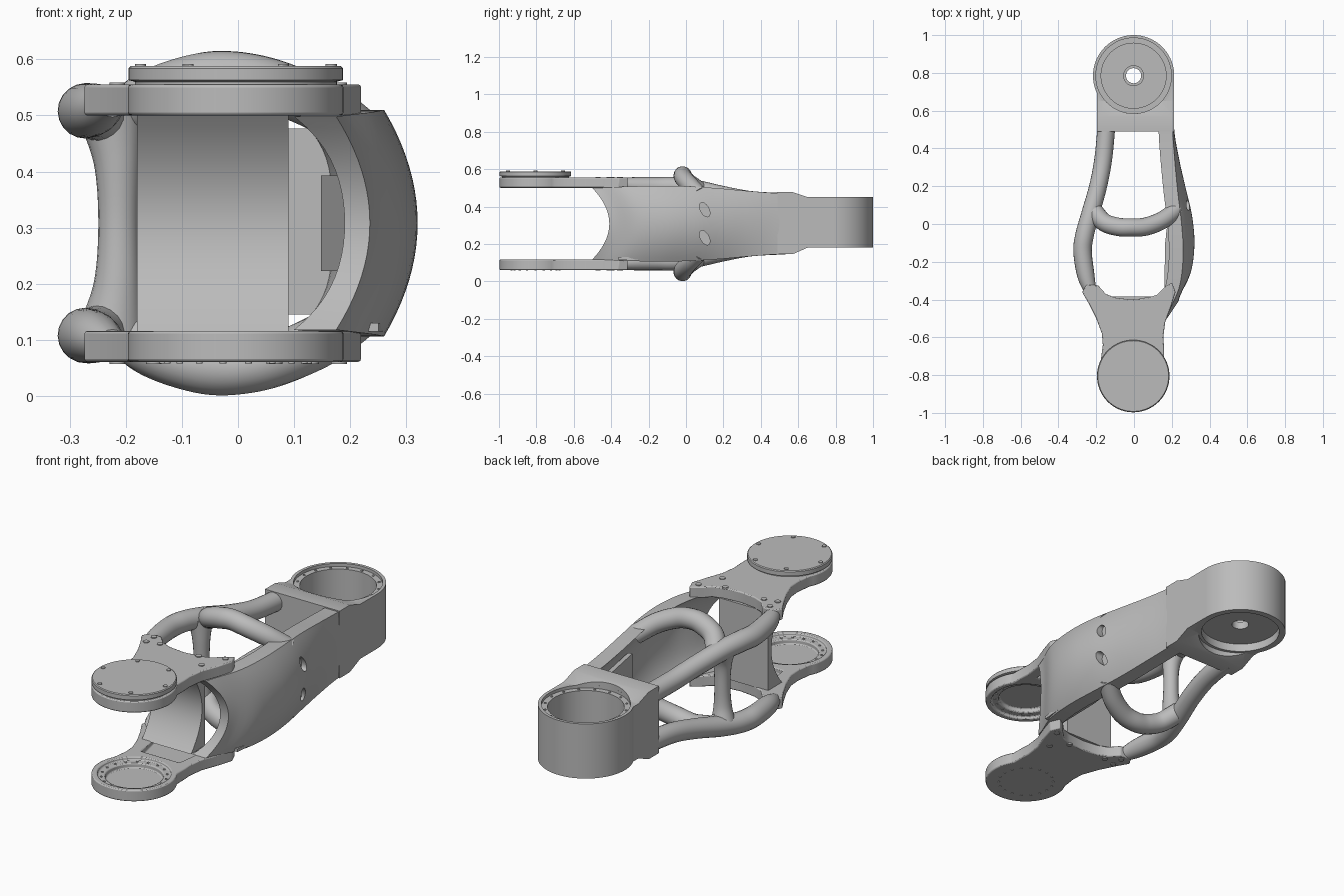
import bpy, bmesh, math
from mathutils import Vector, Matrix

cube = bpy.data.objects.get("Cube")
if cube:
    bpy.data.objects.remove(cube, do_unlink=True)

MID = 0.308          # height of the horizontal symmetry plane
HUB = (-0.004, -0.805)
CUP = (-0.002, 0.785)

metal = bpy.data.materials.new("satin grey")
metal.use_nodes = True
grey = (0.5, 0.5, 0.5, 1)
metal.diffuse_color = grey
metal.node_tree.nodes["Principled BSDF"].inputs["Base Color"].default_value = grey


def flip(z, s):
    return MID + s * (z - MID)


def finish(name, bm, angle=35):
    bmesh.ops.recalc_face_normals(bm, faces=bm.faces)
    me = bpy.data.meshes.new(name)
    bm.to_mesh(me)
    bm.free()
    ob = bpy.data.objects.new(name, me)
    bpy.context.collection.objects.link(ob)
    me.materials.append(metal)
    smooth(ob, angle)
    return ob


def smooth(ob, angle=35):
    bpy.ops.object.select_all(action='DESELECT')
    ob.select_set(True)
    bpy.context.view_layer.objects.active = ob
    bpy.ops.object.shade_smooth_by_angle(angle=math.radians(angle))


def bake(ob):
    dg = bpy.context.evaluated_depsgraph_get()
    me = bpy.data.meshes.new_from_object(ob.evaluated_get(dg))
    ob.modifiers.clear()
    ob.data = me


def cut(ob, cutters):
    for c in cutters:
        m = ob.modifiers.new("cut", 'BOOLEAN')
        m.operation, m.solver, m.object = 'DIFFERENCE', 'EXACT', c
    bpy.context.view_layer.update()
    bake(ob)
    for c in cutters:
        bpy.data.objects.remove(c, do_unlink=True)
    smooth(ob)


def prism(name, pts, a, b, axis='z'):
    """Extrude an outline: (x, y) along z, or (y, z) along x."""
    bm = bmesh.new()
    place = (lambda p: (p[0], p[1], a)) if axis == 'z' else (lambda p: (a, p[0], p[1]))
    face = bm.faces.new([bm.verts.new(place(p)) for p in pts])
    ext = bmesh.ops.extrude_face_region(bm, geom=[face])
    vec = (0, 0, b - a) if axis == 'z' else (b - a, 0, 0)
    bmesh.ops.translate(bm, vec=vec, verts=[v for v in ext['geom'] if isinstance(v, bmesh.types.BMVert)])
    return finish(name, bm)


def circle(c, r, n=64, start=0.0, end=2 * math.pi):
    return [(c[0] + r * math.cos(start + (end - start) * i / n),
             c[1] + r * math.sin(start + (end - start) * i / n)) for i in range(n)]


def lathe(name, c, profile, n=72):
    bm = bmesh.new()
    rings = [[bm.verts.new((x, y, z)) for x, y in circle(c, r, n)] for r, z in profile]
    for k, ring in enumerate(rings):
        nxt = rings[(k + 1) % len(rings)]
        for i in range(n):
            j = (i + 1) % n
            bm.faces.new((ring[i], ring[j], nxt[j], nxt[i]))
    return finish(name, bm)


def spline(pts, t):
    """Catmull-Rom through points of any dimension, t in 0..1."""
    f = t * (len(pts) - 1)
    i = min(int(f), len(pts) - 2)
    u = f - i
    p = [Vector(pts[max(0, min(len(pts) - 1, i + k))]) for k in (-1, 0, 1, 2)]
    return 0.5 * (2 * p[1] + (p[2] - p[0]) * u + (2 * p[0] - 5 * p[1] + 4 * p[2] - p[3]) * u ** 2
                  + (3 * p[1] - p[0] - 3 * p[2] + p[3]) * u ** 3)


def tube(name, pts, steps=40, n=20):
    """Round tube through (x, y, z, radius) points."""
    bm = bmesh.new()
    path = [spline(pts, i / steps) for i in range(steps + 1)]
    rings = []
    for i, p in enumerate(path):
        d = (path[min(i + 1, steps)] - path[max(i - 1, 0)]).xyz.normalized()
        side = d.cross(Vector((0.3, 0.1, 1) if abs(d.z) < 0.8 else (0, 1, 0))).normalized()
        up = side.cross(d)
        rings.append([bm.verts.new(p.xyz + p.w * (side * x + up * y)) for x, y in circle((0, 0), 1, n)])
    for a, b in zip(rings, rings[1:]):
        for i in range(n):
            j = (i + 1) % n
            bm.faces.new((a[i], a[j], b[j], b[i]))
    bm.faces.new(rings[0])
    bm.faces.new(rings[-1])
    return finish(name, bm, 50)


def screws(name, spots, z, r=0.011, h=0.004):
    bm = bmesh.new()
    for x, y in spots:
        bmesh.ops.create_cone(bm, cap_ends=True, segments=12, radius1=r, radius2=r, depth=2 * h,
                              matrix=Matrix.Translation((x, y, z)))
    return finish(name, bm)


# Rear joint housing: open cup with stepped rim, thin floor and centre hole
lathe("rear_cup", CUP, [(.04, .22), (.185, .22), (.185, .18), (.215, .18), (.215, .45), (.2, .45),
                        (.2, .435), (.172, .435), (.172, .25), (.055, .25), (.055, .258), (.04, .258)])
screws("rear_rim_screws", circle(CUP, .186, 16), .435, .006, .003)
block = prism("rear_block", [(.49, .145), (.49, .477), (.57, .477), (.65, .45), (.785, .45), (.785, .18),
                             (.65, .18), (.57, .145)], -.195, .213, 'x')
cut(block, [prism("cutter", circle(CUP, .2), .1, .6)])

# Front fork: two mirrored plates with hollow hubs and pockets on the inner faces
left_edge = [(-.165, -.64), (-.17, -.58), (-.2, -.5), (-.24, -.42), (-.275, -.36), (-.25, -.32), (-.19, -.325)]
rear_edge = [(-.15, -.37), (-.1, -.39), (-.02, -.4), (.07, -.392), (.12, -.375), (.16, -.335)]
right_edge = [(.2, -.31), (.22, -.36), (.195, -.44), (.165, -.52), (.155, -.6), (.158, -.64)]
hub_arc = circle(HUB, .192, 48, math.radians(32), math.radians(-212))
outline = hub_arc + left_edge + rear_edge + right_edge
plate_screws = [(-.215, -.35), (-.215, -.41), (-.15, -.395), (.065, -.4), (.18, -.355), (.13, -.47)]
for side, s in (("upper", 1), ("lower", -1)):
    plate = prism(side + "_fork_plate", outline, flip(.5, s), flip(.555, s))
    pocket = [(-.11, -.6), (.1, -.6), (.12, -.44), (-.14, -.44)]
    cut(plate, [prism("cutter", circle(HUB, .165), flip(.48, s), flip(.515, s)),
                prism("cutter", circle(HUB, .13), flip(.48, s), flip(.538, s)),
                prism("cutter", pocket, flip(.48, s), flip(.525, s))])
    bev = plate.modifiers.new("soft edge", 'BEVEL')
    bev.width, bev.segments, bev.limit_method = .005, 2, 'ANGLE'
    screws(side + "_plate_screws", plate_screws, flip(.555, s), .014)
    screws(side + "_hub_screws", circle(HUB, .148, 18), flip(.515, s), .006, .003)
screws("underside_hub_screws", circle(HUB, .13, 18), flip(.555, -1), .006, .003)

# Round cover on the upper hub
lathe("hub_cover", HUB, [(.0005, .55), (.18, .55), (.18, .56), (.191, .563), (.191, .584),
                         (.187, .588), (.0005, .588)])
screws("cover_screws", circle(HUB, .17, 6), .588, .01)

# Wall between the fork plates, with a hollow front
profile = [(-.41 - .085 * (k / 8) ** 2, MID + .195 * k / 8) for k in range(-8, 9)]
prism("fork_wall", profile + [(-.385, MID + .195), (-.385, MID - .195)], -.18, .09, 'x')

# Curved side shell: x of bulge, half height, bulge depth along its length
stations = [(.235, .19, .06), (.30, .198, .06), (.32, .202, .06), (.307, .2, .055),
            (.272, .19, .04), (.238, .175, .022), (.213, .163, .008)]


def shell_point(t, v, inner):
    x, h, b = spline(stations, t)
    front = -.41 - .09 * v * v
    x -= b * v * v + (.045 + .03 * v ** 4 if inner else 0)
    return x, front + (.5 - front) * t, MID + h * v


bm = bmesh.new()
N, M = 32, 20
loops = []
for i in range(N + 1):
    outer = [shell_point(i / N, 2 * j / M - 1, False) for j in range(M + 1)]
    inner = [shell_point(i / N, 1 - 2 * j / M, True) for j in range(M + 1)]
    loops.append([bm.verts.new(p) for p in outer + inner])
for a, b in zip(loops, loops[1:]):
    for j in range(len(a)):
        k = (j + 1) % len(a)
        bm.faces.new((a[j], a[k], b[k], b[j]))
for loop in (loops[0], loops[-1]):
    for j in range(M):
        bm.faces.new((loop[j], loop[j + 1], loop[-2 - j], loop[-1 - j]))
shell = finish("side_shell", bm)

# Two slanted oval recesses in the shell
slots = []
for z in (MID + .075, MID - .075):
    slot = prism("cutter", [(y * .65 + .1 - z_ * .35, z + z_) for y, z_ in circle((0, 0), .038, 32)], .258, .4, 'x')
    slots.append(slot)
cut(shell, slots)

# Lip along the bottom inside of the shell, and a mounting plate on its inner face
prism("shell_lip", [(.16, -.36), (.25, -.36), (.265, -.15), (.22, .03), (.18, .03), (.165, -.1)], .115, .13)
screws("lip_screws", [(.175, -.3), (.178, -.18), (.178, -.05)], .13, .009)
bm = bmesh.new()
bmesh.ops.create_cube(bm, size=1, matrix=Matrix.Translation((.186, .28, MID))
                      @ Matrix.Rotation(.18, 4, 'Z') @ Matrix.Diagonal((.022, .3, .17, 1)))
finish("mounting_plate", bm)

# Tube frame, mirrored above and below
rail = [(-.145, .53, .425, .047), (-.162, .35, .435, .047), (-.19, .2, .462, .047), (-.232, .05, .495, .048),
        (-.262, -.06, .508, .049), (-.272, -.15, .508, .049), (-.253, -.28, .512, .045), (-.225, -.37, .525, .028)]
arch = [(-.22, .08, .48, .048), (-.16, .01, .53, .048), (-.085, -.015, .558, .049), (-.02, -.018, .567, .048),
        (.06, -.014, .553, .048), (.15, .02, .515, .047), (.225, .075, .46, .045)]
for side, s in (("upper", 1), ("lower", -1)):
    for name, pts in (("side_rail", rail), ("cross_arch", arch)):
        tube(side + "_" + name, [(x, y, flip(z, s), r) for x, y, z, r in pts])

# Upright joining the two rails
tube("rail_post", [(-.225, .03, flip(.5, -1), .06), (-.215, .02, .2, .042), (-.213, .02, MID, .036),
                   (-.215, .02, flip(.2, -1), .042), (-.225, .03, .5, .06)])
